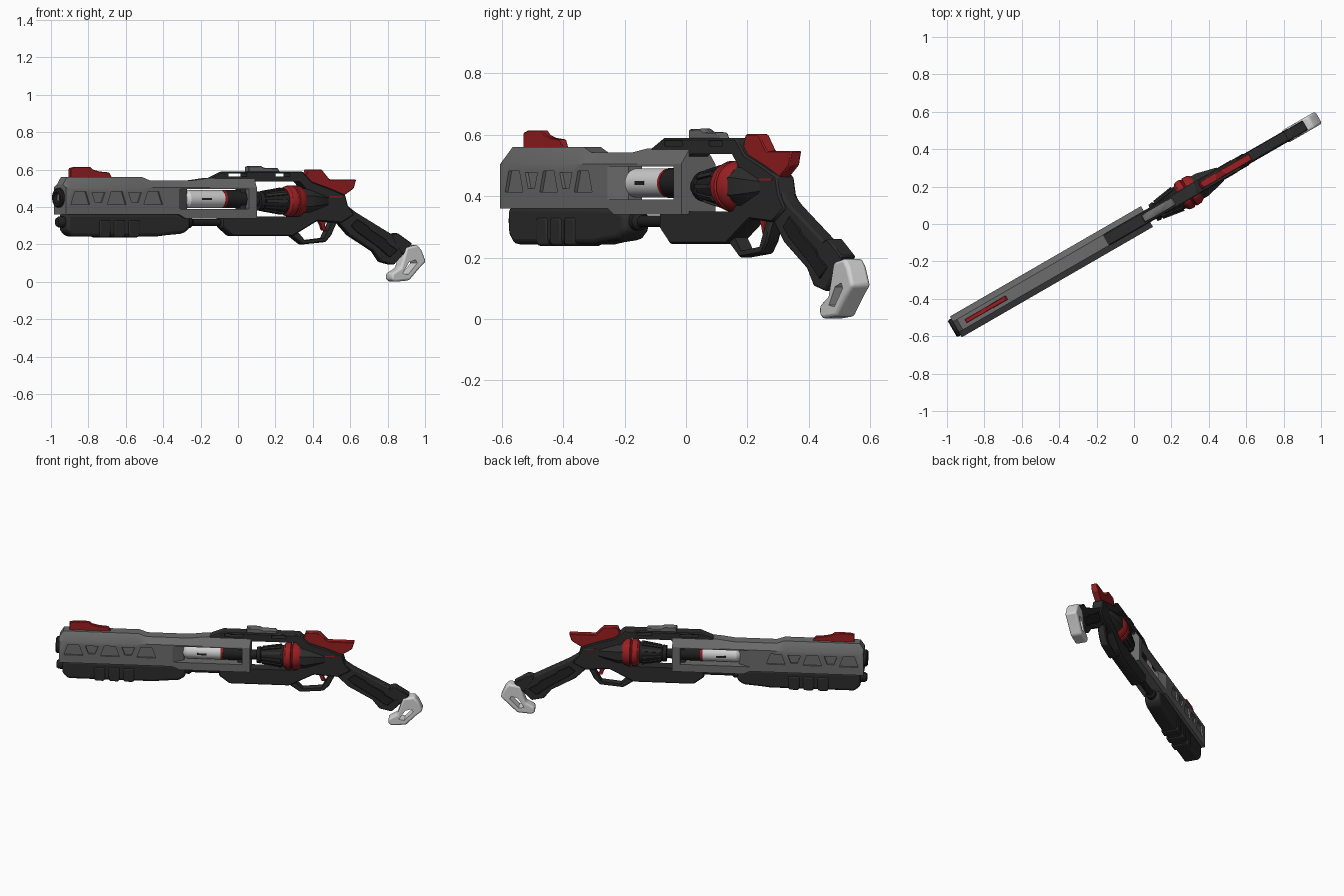
import bpy, bmesh, math

if "Cube" in bpy.data.objects:
    bpy.data.objects.remove(bpy.data.objects["Cube"])

YAW = math.radians(30)   # the model lies turned 30 degrees about z


def material(name, r, g, b):
    m = bpy.data.materials.new(name)
    m.diffuse_color = (r, g, b, 1)
    m.use_nodes = True
    m.node_tree.nodes["Principled BSDF"].inputs["Base Color"].default_value = m.diffuse_color
    return m


DARK = material("dark_polymer", .026, .026, .026)
BLACK = material("black_steel", .015, .015, .015)
GRAY = material("gray_metal", .15, .15, .15)
WHITE = material("white_shell", .65, .65, .65)
RED = material("red_accent", .32, .014, .016)


def finish(name, bm, mat, bevel=0, segments=1):
    bmesh.ops.recalc_face_normals(bm, faces=bm.faces)
    me = bpy.data.meshes.new(name)
    bm.to_mesh(me)
    bm.free()
    ob = bpy.data.objects.new(name, me)
    bpy.context.collection.objects.link(ob)
    ob.rotation_euler.z = YAW
    if mat:
        me.materials.append(mat)
    if bevel:
        mod = ob.modifiers.new("bevel", 'BEVEL')
        mod.width, mod.segments = bevel, segments
        mod.limit_method = 'ANGLE'
        mod.angle_limit = math.radians(25)
    return ob


def prism(name, polys, layers, mat=None, bevel=0, segments=1):
    """Side profiles (u, z) lofted across the width; layers = half width or [(v, map)]."""
    if not isinstance(layers, list):
        layers = [(-layers, None), (layers, None)]
    if not isinstance(polys[0], list):
        polys = [polys]
    bm = bmesh.new()
    for poly in polys:
        rings = []
        for v, fn in layers:
            pts = [fn(u, z) if fn else (u, z) for u, z in poly]
            rings.append([bm.verts.new((u, v, z)) for u, z in pts])
        n = len(poly)
        bm.faces.new(rings[0])
        bm.faces.new(rings[-1])
        for a, b in zip(rings, rings[1:]):
            for i in range(n):
                j = (i + 1) % n
                bm.faces.new((a[i], a[j], b[j], b[i]))
    return finish(name, bm, mat, bevel, segments)


def lathe(name, profile, zc, mat, n=32):
    """Turned part along the barrel axis from (u, radius) points."""
    bm = bmesh.new()
    rings = []
    for u, r in profile:
        ring = []
        for k in range(n):
            a = 2 * math.pi * (k + .5) / n
            ring.append(bm.verts.new((u, r * math.cos(a), zc + r * math.sin(a))))
        rings.append(ring)
    bm.faces.new(rings[0])
    bm.faces.new(rings[-1])
    for a, b in zip(rings, rings[1:]):
        for i in range(n):
            bm.faces.new((a[i], a[i - 1], b[i - 1], b[i]))
    return finish(name, bm, mat)


def cut(target, cutter):
    mod = target.modifiers.new("cut", 'BOOLEAN')
    mod.operation, mod.object, mod.solver = 'DIFFERENCE', cutter, 'EXACT'
    cutter.hide_render = True
    cutter.hide_viewport = True


def rect(u0, u1, z0, z1):
    return [(u0, z0), (u1, z0), (u1, z1), (u0, z1)]


AXIS = .443

# Barrel shroud with chamfered top
low = lambda u, z: (u, min(z, .505))
shroud = prism("barrel_shroud", [(-1.10, .36), (-1.10, .52), (-1.075, .56), (-.61, .56), (-.56, .542),
               (-.30, .542), (-.20, .555), (.08, .555), (.08, .34), (-.36, .34), (-.40, .36)],
               [(-.064, low), (-.032, None), (.032, None), (.064, low)], GRAY)
wide = lambda u, z: (-.42 if u < -.2 else u, z)
cut(shroud, prism("shroud_window_cutter", rect(-.33, .03, .39, .497),
                  [(-.075, wide), (-.025, None), (.025, None), (.075, wide)]))

# Trapezoid recesses on both sides
traps = [[(u - .058, .413), (u + .058, .413), (u + .034, .482), (u - .034, .482)] for u in (-1.01, -.785, -.56)]
traps += [[(u - .02, .425), (u + .02, .425), (u + .04, .478), (u - .04, .478)] for u in (-.8975, -.6725)]
for s in (-1, 1):
    cut(shroud, prism("recess_cutter", traps, [(s * .053, None), (s * .08, None)]))

# Barrel, muzzle and energy cell
lathe("muzzle", [(-1.02, .046), (-1.09, .046), (-1.10, .052), (-1.115, .052), (-1.122, .045),
                 (-1.122, .03), (-1.06, .03)], .45, BLACK)
lathe("cell_shell", [(-.335, .035), (-.315, .048), (-.105, .048)], AXIS, WHITE)
lathe("cell_band", [(-.105, .049), (-.09, .049)], AXIS, RED)
lathe("cell_base", [(-.09, .048), (.06, .048)], AXIS, BLACK)
for s in (-1, 1):
    prism("cell_slot", rect(-.25, -.19, .437, .449), [(s * .04, None), (s * .0495, None)], BLACK)

# Pump fore-end, ribs, tube and rod
prism("fore_end", [(-1.08, .365), (-1.08, .275), (-1.045, .243), (-.52, .243), (-.46, .25), (-.36, .258),
                   (-.32, .285), (-.32, .345), (-.40, .365)], .05, DARK, .018, 3)
prism("fore_end_ribs", [[(u - .035, .33), (u - .035, .25), (u - .025, .238), (u + .025, .238),
                         (u + .035, .25), (u + .035, .33)] for u in (-.85, -.76, -.67)], .055, DARK, .012, 2)
lathe("magazine_cap", [(-1.05, .03), (-1.105, .03), (-1.118, .022)], .32, BLACK)
lathe("pump_rod", [(-.34, .03), (-.30, .03), (-.285, .019), (-.08, .019)], .318, BLACK)

# Receiver frame with open cylinder window and strap slots
frame = prism("receiver_frame", [(-.21, .54), (-.09, .59), (.38, .59), (.44, .535), (.55, .50), (.645, .465),
              (.66, .41), (.70, .36), (.62, .315), (.47, .325), (.32, .245), (-.05, .245), (-.115, .295),
              (-.115, .36), (0, .36), (0, .54)], .035, DARK, .006)
cut(frame, prism("cylinder_window_cutter", [(.06, .37), (.06, .51), (.09, .538), (.36, .538), (.40, .50),
                 (.40, .38), (.36, .35), (.08, .35)], .1))
cut(frame, prism("strap_slot_cutter", [rect(-.08, .035, .563, .58), rect(.21, .30, .563, .58)], .1))
prism("rear_rail", [(.055, .585), (.055, .618), (.13, .62), (.15, .61), (.235, .608), (.25, .585)], .022, GRAY, .004)

# Revolving cylinder
lathe("cylinder_front", [(.075, .03), (.115, .03), (.118, .05), (.14, .053), (.145, .047), (.26, .066),
                         (.285, .066)], .432, BLACK)
bm = bmesh.new()
for k in range(10):
    a = 2 * math.pi * k / 10
    quads = []
    for u, r in ((.15, .045), (.15, .055), (.27, .074), (.27, .06)):
        for t in (-.008, .008):
            quads.append(bm.verts.new((u, r * math.cos(a) - t * math.sin(a), .432 + r * math.sin(a) + t * math.cos(a))))
    a0, a1, b0, b1, c0, c1, d0, d1 = quads
    for f in ((a0, b0, c0, d0), (a1, b1, c1, d1), (a0, a1, b1, b0), (b0, b1, c1, c0), (c0, c1, d1, d0), (d0, d1, a1, a0)):
        bm.faces.new(f)
finish("cylinder_flutes", bm, DARK)
lathe("cylinder_red_ring", [(.283, .066), (.295, .08), (.31, .084), (.328, .084), (.332, .078), (.338, .078),
                            (.342, .084), (.372, .082), (.39, .07)], .432, RED)
lathe("cylinder_rear_housing", [(.385, .074), (.42, .074), (.53, .045), (.55, .03)], .432, DARK, 8)

# Red hammer, front sight, trigger and side lines
prism("hammer", [(.39, .52), (.42, .602), (.505, .602), (.555, .548), (.72, .548), (.705, .50), (.645, .462),
                 (.56, .47)], .02, RED, .004)
prism("front_sight", [(-1.04, .55), (-1.04, .607), (-1.01, .615), (-.92, .615), (-.90, .60), (-.86, .59),
                      (-.80, .585), (-.78, .55)], .012, RED, .003)
prism("trigger", [(.485, .335), (.545, .335), (.53, .30), (.545, .272), (.515, .275), (.505, .305)], .011, RED, .003)
for s in (-1, 1):
    prism("frame_red_line", rect(.54, .62, .452, .458), [(s * .03, None), (s * .037, None)], RED)

# Trigger guard
guard = prism("trigger_guard", [(.28, .27), (.32, .245), (.385, .2), (.53, .213), (.565, .25), (.605, .33),
              (.45, .335)], .024, DARK, .006)
cut(guard, prism("guard_cutter", [(.355, .268), (.40, .222), (.52, .235), (.565, .318), (.465, .325)], .1))

# Grip with raised side panel and serrations
prism("grip", [(.56, .47), (.64, .45), (.66, .41), (.72, .37), (.97, .237), (1.05, .19), (.95, .09),
               (.875, .107), (.83, .165), (.68, .25), (.61, .32), (.54, .36)], .027, DARK, .008, 2)
prism("grip_panel", [(.72, .335), (.79, .295), (.80, .28), (.90, .225), (.91, .205), (.97, .17), (.92, .13),
                     (.84, .19), (.72, .265), (.68, .30)], .031, BLACK, .003)
prism("grip_back_tab", [(.93, .25), (.97, .262), (1.06, .205), (1.0, .14)], .029, DARK, .005)

# White butt cap with loop opening
cap = prism("butt_cap", [(1.02, .185), (1.09, .198), (1.115, .17), (1.143, .108), (1.10, .07), (1.04, .008), (.95, 0),
                         (.93, .012), (.93, .045), (.985, .075), (1.0, .12)], .037, WHITE, .012, 3)
cut(cap, prism("cap_slot_cutter", [(.995, .045), (1.03, .04), (1.085, .10), (1.075, .118), (1.035, .105)], .1))

# Smooth shading with sharp edges kept
for ob in bpy.context.scene.objects:
    if not ob.hide_render:
        ob.select_set(True)
        bpy.context.view_layer.objects.active = ob
bpy.ops.object.shade_smooth_by_angle(angle=math.radians(32))
